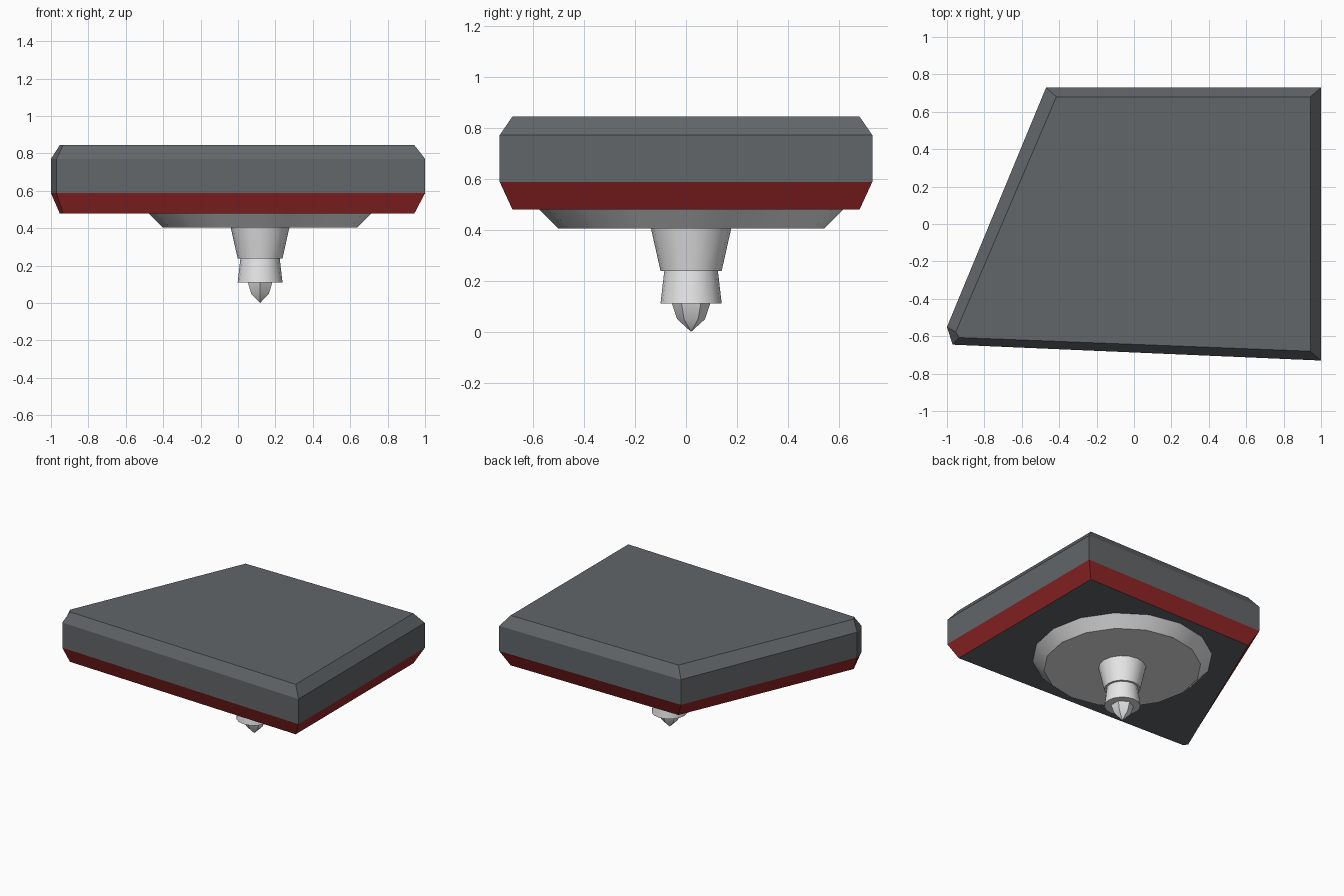
import bpy, bmesh, math

if "Cube" in bpy.data.objects:
    bpy.data.objects.remove(bpy.data.objects["Cube"])

CX, CY = 0.118, 0.02  # axis of the mounting parts


def material(name, rgb):
    m = bpy.data.materials.new(name)
    m.diffuse_color = (*rgb, 1)
    m.use_nodes = True
    m.node_tree.nodes["Principled BSDF"].inputs["Base Color"].default_value = m.diffuse_color
    return m


grey = material("slate grey", (0.122, 0.133, 0.141))
red = material("dark red", (0.3, 0.019, 0.019))
metal = material("light metal", (0.8, 0.8, 0.8))


def loft(name, rings, mats, smooth=False):
    """Bridge matching rings from bottom to top and cap the ends."""
    bm = bmesh.new()
    loops = [[bm.verts.new(p) for p in ring] for ring in rings]
    n = len(loops[0])
    for a, b in zip(loops, loops[1:]):
        for i in range(n):
            j = (i + 1) % n
            bm.faces.new((a[i], a[j], b[j], b[i]))
    bm.faces.new(loops[0][::-1])
    bm.faces.new(loops[-1])
    bmesh.ops.remove_doubles(bm, verts=bm.verts, dist=0.0005)
    bmesh.ops.recalc_face_normals(bm, faces=bm.faces)
    me = bpy.data.meshes.new(name)
    bm.to_mesh(me)
    bm.free()
    for m in mats:
        me.materials.append(m)
    ob = bpy.data.objects.new(name, me)
    bpy.context.collection.objects.link(ob)
    if smooth:
        bpy.ops.object.select_all(action='DESELECT')
        ob.select_set(True)
        bpy.context.view_layer.objects.active = ob
        bpy.ops.object.shade_smooth_by_angle(angle=math.radians(35))
    return ob


def turned(name, profile, sides, start=0.0):
    """Round part on the mounting axis from (radius, height) pairs."""
    rings = [[(CX + r * math.cos(start + math.tau * i / sides),
               CY + r * math.sin(start + math.tau * i / sides), z)
              for i in range(sides)] for r, z in profile]
    return loft(name, rings, [metal], True)


# Slanted slab with chamfered top and bottom
outer = [(-0.97, -0.645), (1, -0.73), (1, 0.73), (-0.47, 0.73), (-1, -0.55)]
inner = [(-0.935, -0.607), (0.943, -0.68), (0.943, 0.68), (-0.415, 0.68), (-0.953, -0.577)]
levels = [(inner, 0.479), (outer, 0.587), (outer, 0.771), (inner, 0.844)]
slab = loft("slab", [[(x, y, z) for x, y in o] for o, z in levels], [grey, red])

# Lower chamfer is red
for f in slab.data.polygons:
    if 0.5 < f.center.z < 0.58:
        f.material_index = 1

# Mounting plate and stem underneath
turned("mounting_plate", [(0.52, 0.404), (0.595, 0.479)], 16)
turned("upper_stem", [(0.12, 0.239), (0.157, 0.404)], 16)
turned("lower_collar", [(0.12, 0.11), (0.105, 0.239)], 16)

# Faceted pointed tip
turned("pointed_tip", [(0.0001, 0.0), (0.055, 0.05), (0.075, 0.11)], 6, math.pi / 2)
